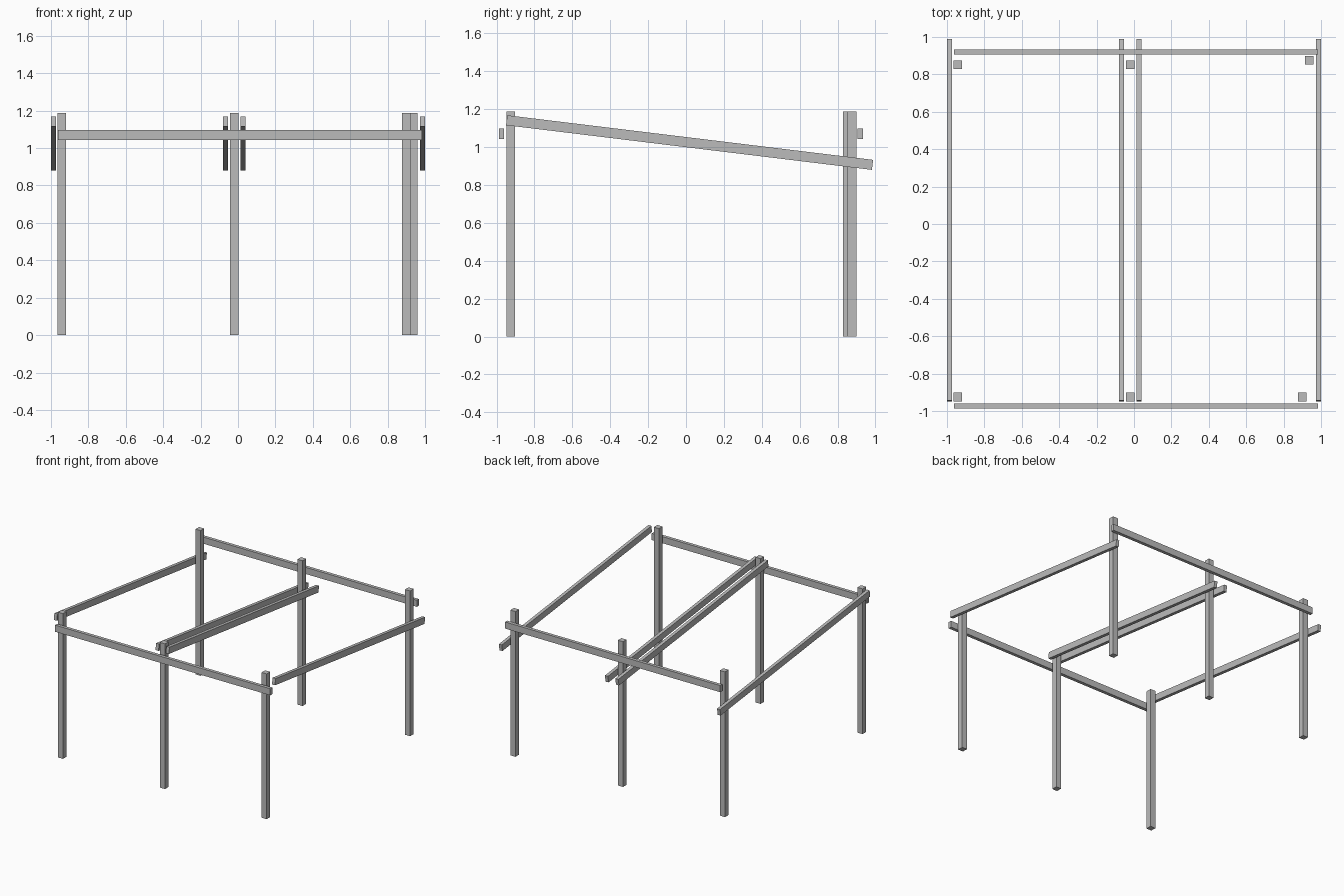
import bpy
from math import radians

cube = bpy.data.objects.get("Cube")
if cube:
    bpy.data.objects.remove(cube, do_unlink=True)

grey = bpy.data.materials.new("plain grey")
grey.use_nodes = True
colour = (0.5, 0.5, 0.5, 1)
grey.diffuse_color = colour
grey.node_tree.nodes["Principled BSDF"].inputs["Base Color"].default_value = colour


def timber(name, centre, size, tilt=0):
    """Square-cut length of wood, optionally tilted about x."""
    bpy.ops.mesh.primitive_cube_add(size=1, location=centre, rotation=(tilt, 0, 0))
    ob = bpy.context.object
    ob.name = name
    ob.scale = size
    bpy.ops.object.transform_apply(location=False, rotation=False, scale=True)
    ob.data.materials.append(grey)


# Upright posts
POST, HEIGHT = 0.046, 1.187
posts = {
    "front_right_post": (-0.942, -0.925),
    "front_middle_post": (-0.02, -0.925),
    "front_left_post": (0.90, -0.925),
    "back_right_post": (-0.942, 0.852),
    "back_middle_post": (-0.02, 0.852),
    "back_left_post": (0.936, 0.876),
}
for name, (x, y) in posts.items():
    timber(name, (x, y, HEIGHT / 2), (POST, POST, HEIGHT))

# Level cross beams outside the posts
for name, y in (("front_beam", -0.974), ("back_beam", 0.92)):
    timber(name, (0.01, y, 1.07), (1.946, 0.027, 0.054))

# Sloping rails, falling towards the back
rails = {
    "right_rail": -0.9865,
    "middle_right_rail": -0.067,
    "middle_left_rail": 0.027,
    "left_rail": 0.9865,
}
for name, x in rails.items():
    timber(name, (x, 0.019, 1.024), (0.027, 1.946, 0.053), radians(-6.95))
